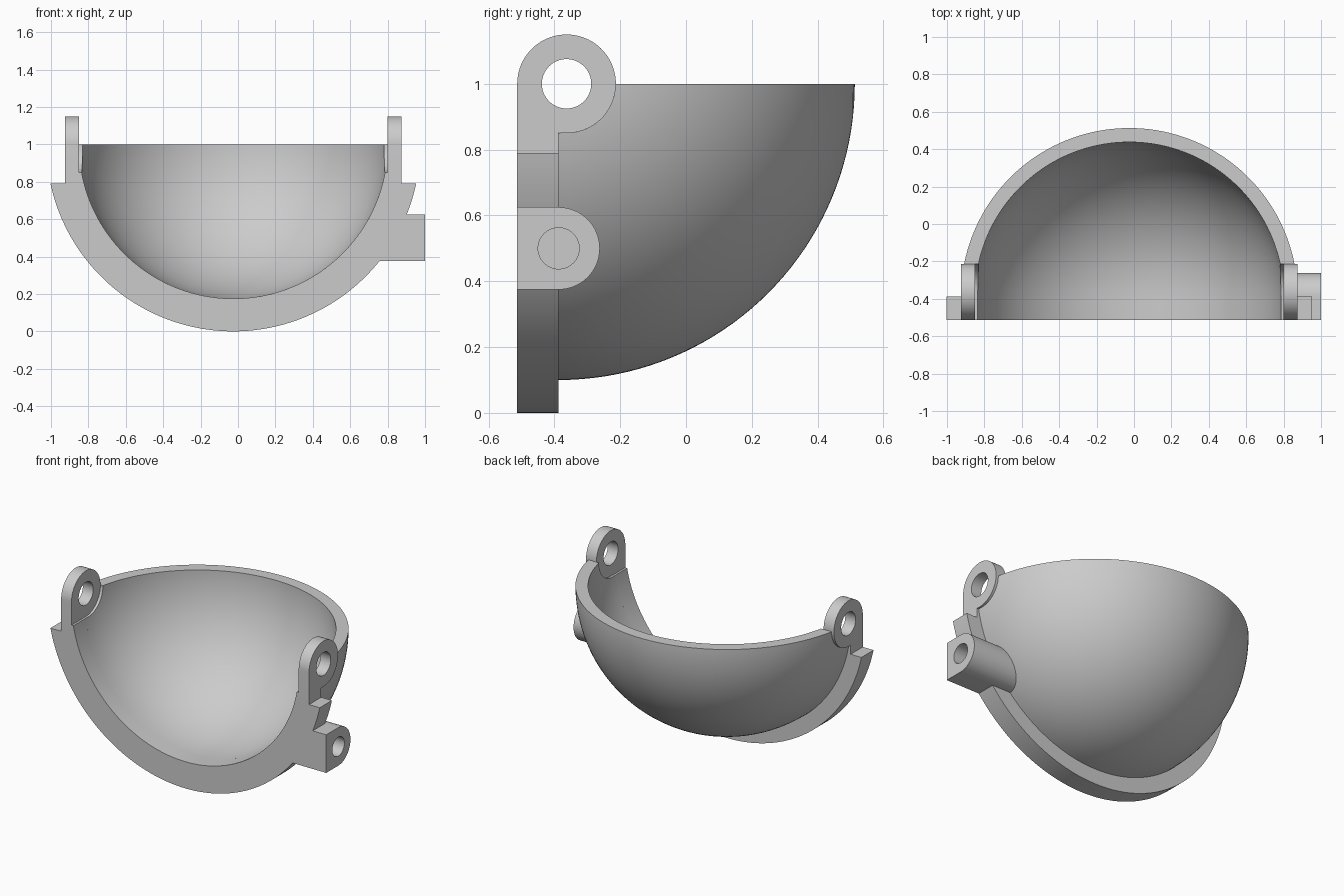
import bpy, bmesh
from math import sin, cos, pi, asin, acos, radians
from mathutils import Vector

if "Cube" in bpy.data.objects:
    bpy.data.objects.remove(bpy.data.objects["Cube"])

# Centre of the bowl and its main sizes
CX, CY, CZ = -0.025, -0.387, 1.0
FRONT = -0.513
INNER, OUTER, FLANGE = 0.825, 0.9, 1.0
EAR_Y, EAR_R, EAR_HOLE = -0.363, 0.15, 0.075
LUG_Z, LUG_R, LUG_HOLE = 0.5, 0.125, 0.0625

grey = bpy.data.materials.new("plain grey")
grey.use_nodes = True
GREY = (0.6, 0.6, 0.6, 1)
grey.diffuse_color = GREY
grey.node_tree.nodes["Principled BSDF"].inputs["Base Color"].default_value = GREY


def finish(name, bm):
    bmesh.ops.recalc_face_normals(bm, faces=bm.faces[:])
    mesh = bpy.data.meshes.new(name)
    bm.to_mesh(mesh)
    bm.free()
    mesh.materials.append(grey)
    obj = bpy.data.objects.new(name, mesh)
    bpy.context.collection.objects.link(obj)
    return obj


def arc(u, v, r, start, end, n=32):
    """Points on an arc, angles in radians."""
    steps = [start + (end - start) * i / n for i in range(n + 1)]
    return [(u + r * cos(a), v + r * sin(a)) for a in steps]


def circle(u, v, r, n=64):
    return arc(u, v, r, 0, 2 * pi, n)[:-1]


def prism(name, outline, axis, a, b):
    """Extrude an outline (y, z) along x, or (x, z) along y, from a to b."""
    bm = bmesh.new()
    place = (lambda p: (a, *p)) if axis == "x" else (lambda p: (p[0], a, p[1]))
    face = bm.faces.new([bm.verts.new(place(p)) for p in outline])
    new = bmesh.ops.extrude_face_region(bm, geom=[face])["geom"]
    shift = Vector((b - a, 0, 0)) if axis == "x" else Vector((0, b - a, 0))
    bmesh.ops.translate(bm, vec=shift, verts=[g for g in new if isinstance(g, bmesh.types.BMVert)])
    return finish(name, bm)


def cut(obj, cutter):
    """Subtract the cutter, then throw it away."""
    cutter.hide_render = True
    mod = obj.modifiers.new("cut", "BOOLEAN")
    mod.operation, mod.solver, mod.object = "DIFFERENCE", "EXACT", cutter
    bpy.context.view_layer.objects.active = obj
    bpy.ops.object.modifier_apply(modifier=mod.name)
    bpy.data.objects.remove(cutter)


# Quarter-sphere bowl: a thick arc turned half way round the y axis
bm = bmesh.new()
profile = arc(0, 0, OUTER, 0, pi / 2, 40)
inside = arc(0, 0, INNER, pi / 2, 0, 40)
first = [bm.verts.new((CX + x, CY + y, CZ)) for x, y in profile + inside]
pole = len(profile) - 1
edges = [bm.edges.new((first[i], first[(i + 1) % len(first)]))
         for i in range(len(first)) if i != pole]
bmesh.ops.spin(bm, geom=first + edges, cent=(CX, CY, CZ), axis=(0, 1, 0),
               angle=pi, steps=96)
bmesh.ops.remove_doubles(bm, verts=bm.verts[:], dist=0.0001)

# Flat rim: one face closing the open top
rim = [e for e in bm.edges if e.is_boundary]
bmesh.ops.edgeloop_fill(bm, edges=rim)
bowl = finish("bowl", bm)

# Clear the bowl wall away around the ears
low = CZ - EAR_R
cut(bowl, prism("ear_pocket", circle(EAR_Y, CZ, EAR_R), "x", -1.2, 1.2))
cut(bowl, prism("ear_slot", [(-0.6, low), (EAR_Y, low), (EAR_Y, 1.1), (-0.6, 1.1)], "x", -1.2, 1.2))

# Front flange: a broad arc with level tops that step up to the ears
drop = -0.21
a_out, a_in = asin(drop / FLANGE), asin(-EAR_R / INNER)
outline = arc(CX, CZ, FLANGE, -pi - a_out, a_out, 96)
outline += [(CX + INNER, CZ + drop), (CX + INNER, low)]
outline += arc(CX, CZ, INNER, a_in, -pi - a_in, 96)
outline += [(CX - INNER, low), (CX - INNER, CZ + drop)]
flange = prism("front_flange", outline, "y", FRONT, CY)

# Hinge ears with round eyes, one on each side
outline = [(CY, CZ + drop), (FRONT, CZ + drop)]
outline += arc(EAR_Y, CZ, EAR_R, pi, -acos((CY - EAR_Y) / EAR_R), 48)
ears = []
for name, side in (("left_ear", 1), ("right_ear", -1)):
    ear = prism(name, outline, "x", CX + side * INNER, CX + side * OUTER)
    cut(ear, prism("ear_hole", circle(EAR_Y, CZ, EAR_HOLE), "x", -1.2, 1.2))
    ears.append(ear)

# Side lug with a blind pin hole, trimmed clear of the bowl's inside
outline = [(FRONT, LUG_Z + LUG_R), (FRONT, LUG_Z - LUG_R)]
outline += arc(CY, LUG_Z, LUG_R, -pi / 2, pi / 2)
lug = prism("side_lug", outline, "x", 0.45, 1.0)
cut(lug, prism("lug_trim", circle(CX, CZ, 0.86, 128), "y", -0.7, 0))
for part in (lug, flange):
    cut(part, prism("pin_hole", circle(CY, LUG_Z, LUG_HOLE), "x", 0.8, 1.2))

# Smooth curves, sharp corners
bpy.ops.object.select_all(action="DESELECT")
for part in [bowl, flange, lug] + ears:
    part.select_set(True)
bpy.context.view_layer.objects.active = bowl
bpy.ops.object.shade_smooth_by_angle(angle=radians(30))
